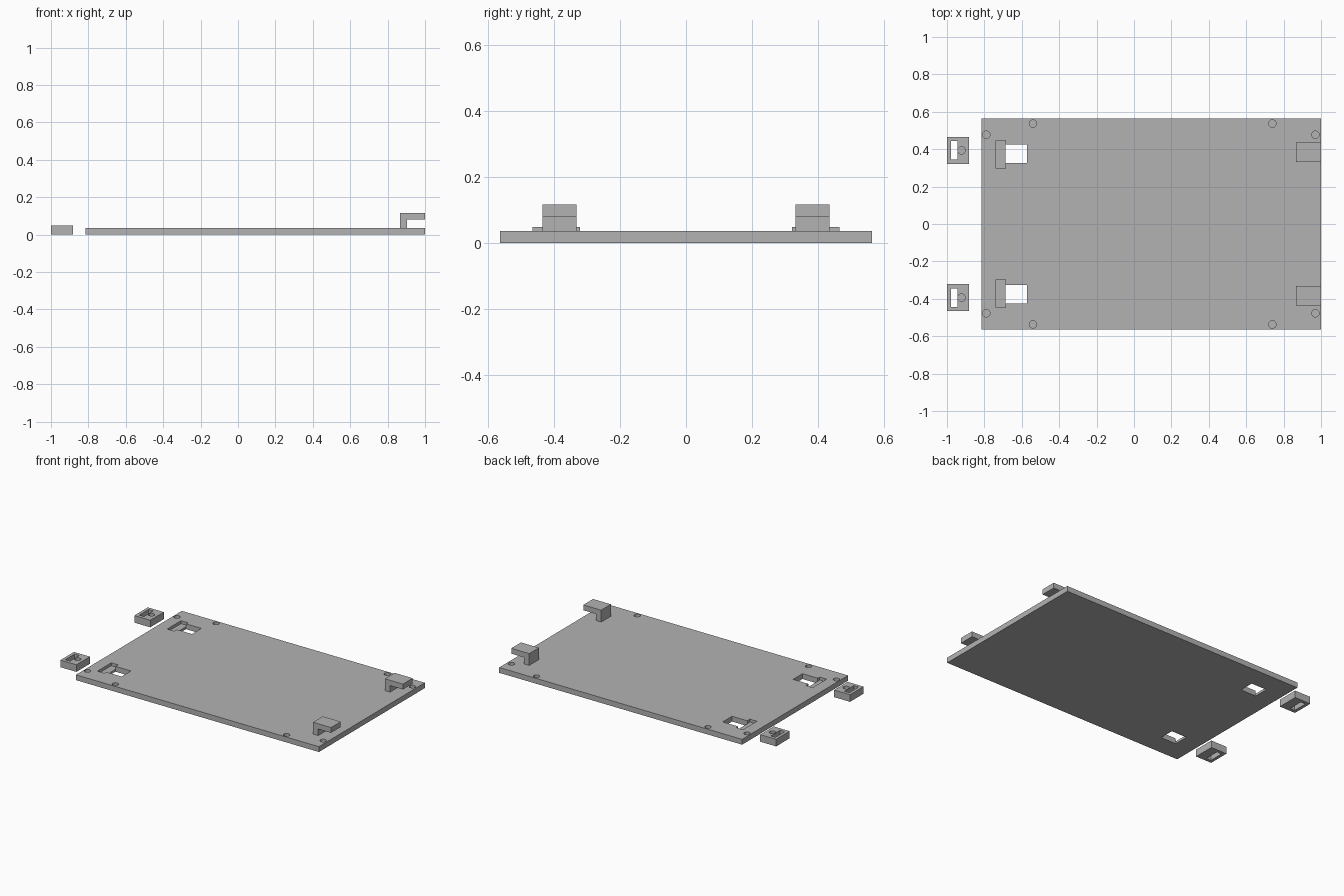
import bpy
import bmesh
from mathutils import Matrix, Vector

if "Cube" in bpy.data.objects:
    bpy.data.objects.remove(bpy.data.objects["Cube"], do_unlink=True)

grey = bpy.data.materials.new("plain_grey")
grey.use_nodes = True
colour = (0.45, 0.45, 0.45, 1)
grey.diffuse_color = colour
grey.node_tree.nodes["Principled BSDF"].inputs["Base Color"].default_value = colour


def add_box(bm, x, y, z):
    """Box given by its (low, high) range on each axis."""
    size = Vector((x[1] - x[0], y[1] - y[0], z[1] - z[0]))
    centre = Vector((sum(x), sum(y), sum(z))) / 2
    bmesh.ops.create_cube(bm, size=1, matrix=Matrix.LocRotScale(centre, None, size))


def add_peg(bm, x, y, z):
    """Upright round peg, used to drill holes."""
    bmesh.ops.create_cone(bm, cap_ends=True, segments=32, radius1=0.02, radius2=0.02,
                          depth=z[1] - z[0], matrix=Matrix.Translation((x, y, sum(z) / 2)))


def make_object(name, bm):
    bmesh.ops.recalc_face_normals(bm, faces=bm.faces)
    mesh = bpy.data.meshes.new(name)
    bm.to_mesh(mesh)
    bm.free()
    mesh.materials.append(grey)
    obj = bpy.data.objects.new(name, mesh)
    bpy.context.collection.objects.link(obj)
    return obj


def carve(obj, cutter_bm):
    """Cut the cutter shapes out of the object, then drop the cutter."""
    cutter = make_object("cutter", cutter_bm)
    cutter.hide_render = True
    mod = obj.modifiers.new("carve", 'BOOLEAN')
    mod.operation = 'DIFFERENCE'
    mod.solver = 'EXACT'
    mod.use_self = True
    mod.object = cutter
    bpy.context.view_layer.objects.active = obj
    bpy.ops.object.modifier_apply(modifier=mod.name)
    bpy.data.objects.remove(cutter, do_unlink=True)


def span(centre, half):
    return (centre - half, centre + half)


THICK = 0.036

# Flat panel
bm = bmesh.new()
add_box(bm, (-0.815, 1), (-0.565, 0.565), (0, THICK))
panel = make_object("panel", bm)

# Latch windows with shallow ledges, and blind round holes near the rim
bm = bmesh.new()
drill = (0.016, 0.1)
for side in (-1, 1):
    add_box(bm, (-0.687, -0.572), span(side * 0.376, 0.05), (-0.1, 0.11))
    add_box(bm, (-0.738, -0.686), span(side * 0.372, 0.074), drill)
    for x, y in ((-0.79, 0.477), (-0.54, 0.537), (0.74, 0.537), (0.97, 0.477)):
        add_peg(bm, x, side * y, drill)
carve(panel, bm)

# Hooks at the +x end: a stem and an overhanging arm from one L profile
profile = ((0.866, THICK), (0.904, THICK), (0.904, 0.08), (1, 0.08), (1, 0.116), (0.866, 0.116))
for y in (-0.384, 0.384):
    bm = bmesh.new()
    face = bm.faces.new([bm.verts.new((x, y - 0.052, z)) for x, z in profile])
    new = bmesh.ops.extrude_face_region(bm, geom=[face], use_keep_orig=True)["geom"]
    bmesh.ops.translate(bm, vec=(0, 0.104, 0),
                        verts=[v for v in new if isinstance(v, bmesh.types.BMVert)])
    make_object("hook_back" if y > 0 else "hook_front", bm)

# Loose keeper blocks at the -x end, each with a slot and a blind hole
for y in (-0.394, 0.394):
    bm = bmesh.new()
    add_box(bm, (-1, -0.881), span(y, 0.072), (0, 0.048))
    keeper = make_object("keeper_back" if y > 0 else "keeper_front", bm)
    bm = bmesh.new()
    add_box(bm, (-0.979, -0.944), span(y, 0.05), (-0.1, 0.1))
    add_peg(bm, -0.922, y, (0.022, 0.1))
    carve(keeper, bm)
